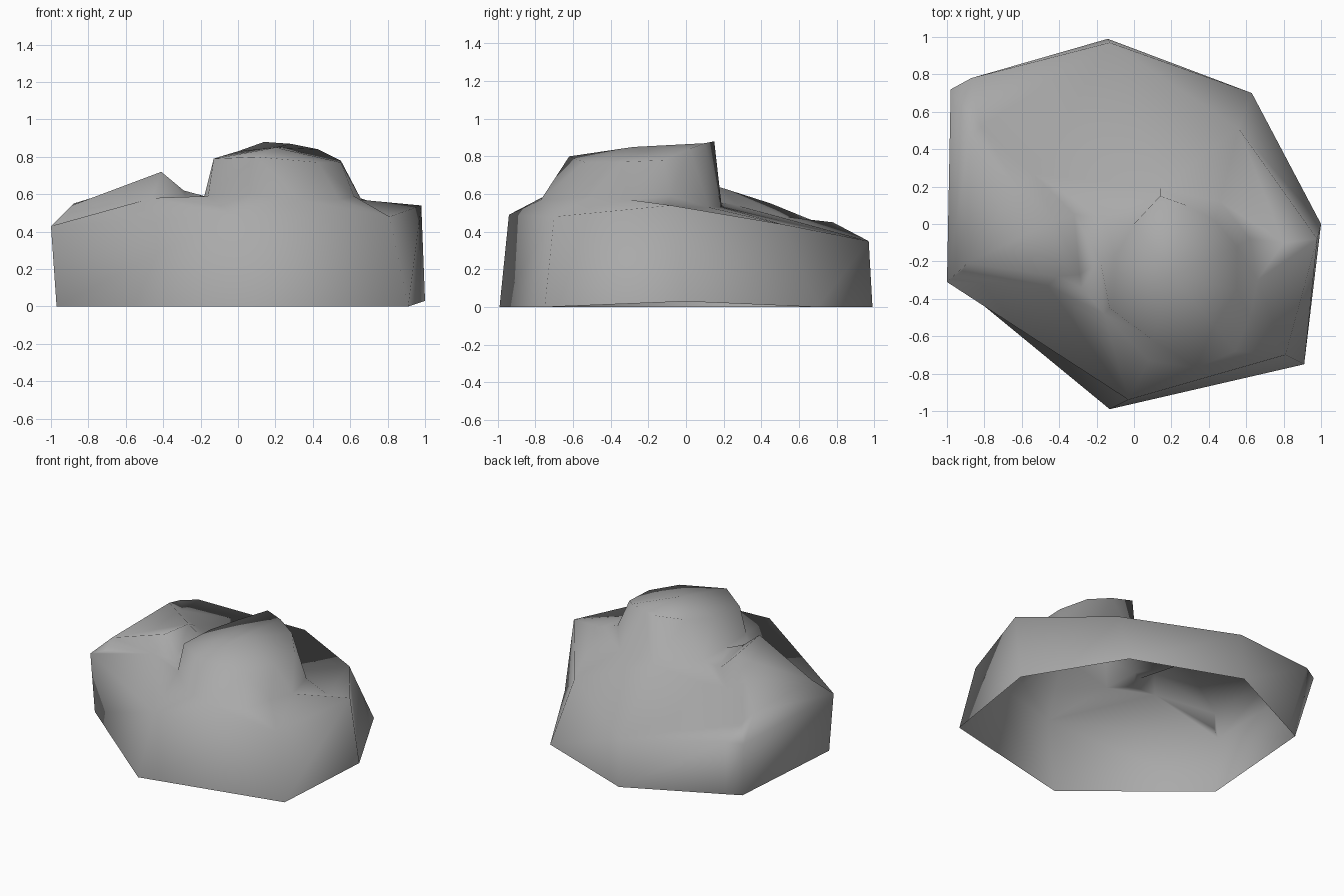
import bpy
import bmesh
from mathutils import Vector
from mathutils.geometry import delaunay_2d_cdt

cube = bpy.data.objects.get("Cube")
if cube is not None:
    bpy.data.objects.remove(cube, do_unlink=True)

CENTIMETRE = 0.01


def points(*coordinates):
    """Turn hundredths of a unit into vectors."""
    return [Vector(c) * CENTIMETRE for c in coordinates]


def make_material(name, colour):
    material = bpy.data.materials.new(name)
    material.use_nodes = True
    material.diffuse_color = colour
    shader = material.node_tree.nodes["Principled BSDF"]
    shader.inputs["Base Color"].default_value = colour
    shader.inputs["Roughness"].default_value = 0.9
    return material


# Open foot of the rock and the shoulder directly above it
base_ring = points((-13, -99, 0), (91, -75, 0), (100, 0, 3), (63, 70, 0),
                   (-14, 99, 0), (-80, 67, 0), (-90, 62, 0), (-97, -30, 0))
shoulder_ring = points((-3, -94, 49), (81, -70, 48), (98, -8, 54), (56, 51, 44),
                       (-13, 97, 35), (-87, 78, 45), (-98, 72, 44), (-100, -31, 43))

# Main boulder: foot outline, crown outline and the swell of the crown
boulder_foot = points((8, -73, 60), (33, -77, 57), (54, -68, 57), (62, -50, 59),
                      (66, -30, 57), (62, -8, 59), (46, 12, 53), (14, 19, 53),
                      (-16, 3, 58), (-18, -20, 59), (-16, -48, 59))
boulder_crown = points((10, -62, 80), (43, -54, 77), (55, -35, 77), (55, -12, 78),
                       (43, 2, 84), (28, 10, 87), (14, 15, 88), (0, 0, 83),
                       (-10, -18, 80), (-13, -45, 79))
crown_swell = points((20, -28, 85))

# Low side mound: front crest with a steep step, rear edge with a shallow gully
mound_crest = points((-89, -21, 54), (-41, -28, 72), (-29, -27, 62))
crest_step = points((-92, -25, 45), (-46, -33, 58), (-28, -34, 58))
mound_rear = points((-88, 45, 55), (-62, 20, 63), (-42, 2, 68))
rear_gully = points((-82, 52, 48), (-54, 27, 54), (-32, 5, 58))

# Loose point that shapes the shelf beside the boulder
side_shelf = points((80, -10, 53))

# Gather the upper surface, keeping outlines and ridges as creases
surface, creases = [], []


def add_line(line, closed):
    start = len(surface)
    surface.extend(line)
    creases.extend((start + i, start + i + 1) for i in range(len(line) - 1))
    if closed:
        creases.append((start + len(line) - 1, start))


for outline in (shoulder_ring, boulder_foot, boulder_crown):
    add_line(outline, closed=True)
for line in (mound_crest, crest_step, mound_rear, rear_gully):
    add_line(line, closed=False)
surface.extend(crown_swell + side_shelf)

flat = [point.to_2d() for point in surface]
result = delaunay_2d_cdt(flat, creases, [], 0, 1e-5)
triangles, origins = result[2], result[3]

bm = bmesh.new()
top_verts = [bm.verts.new(p) for p in surface]
for triangle in triangles:
    corners = [top_verts[origins[i][0]] for i in triangle if origins[i]]
    if len(set(corners)) == 3:
        bm.faces.new(corners)

# Side walls from the shoulder down to the open foot
base_verts = [bm.verts.new(p) for p in base_ring]
count = len(base_ring)
for i in range(count):
    j = (i + 1) % count
    bm.faces.new((base_verts[i], base_verts[j], top_verts[j], top_verts[i]))

bmesh.ops.recalc_face_normals(bm, faces=bm.faces[:])
if sum(face.normal.z * face.calc_area() for face in bm.faces) < 0:
    bmesh.ops.reverse_faces(bm, faces=bm.faces[:])
for face in bm.faces:
    face.smooth = True

mesh = bpy.data.meshes.new("rock")
bm.to_mesh(mesh)
bm.free()
mesh.materials.append(make_material("stone grey", (0.4, 0.4, 0.4, 1.0)))
rock = bpy.data.objects.new("rock", mesh)
bpy.context.collection.objects.link(rock)
